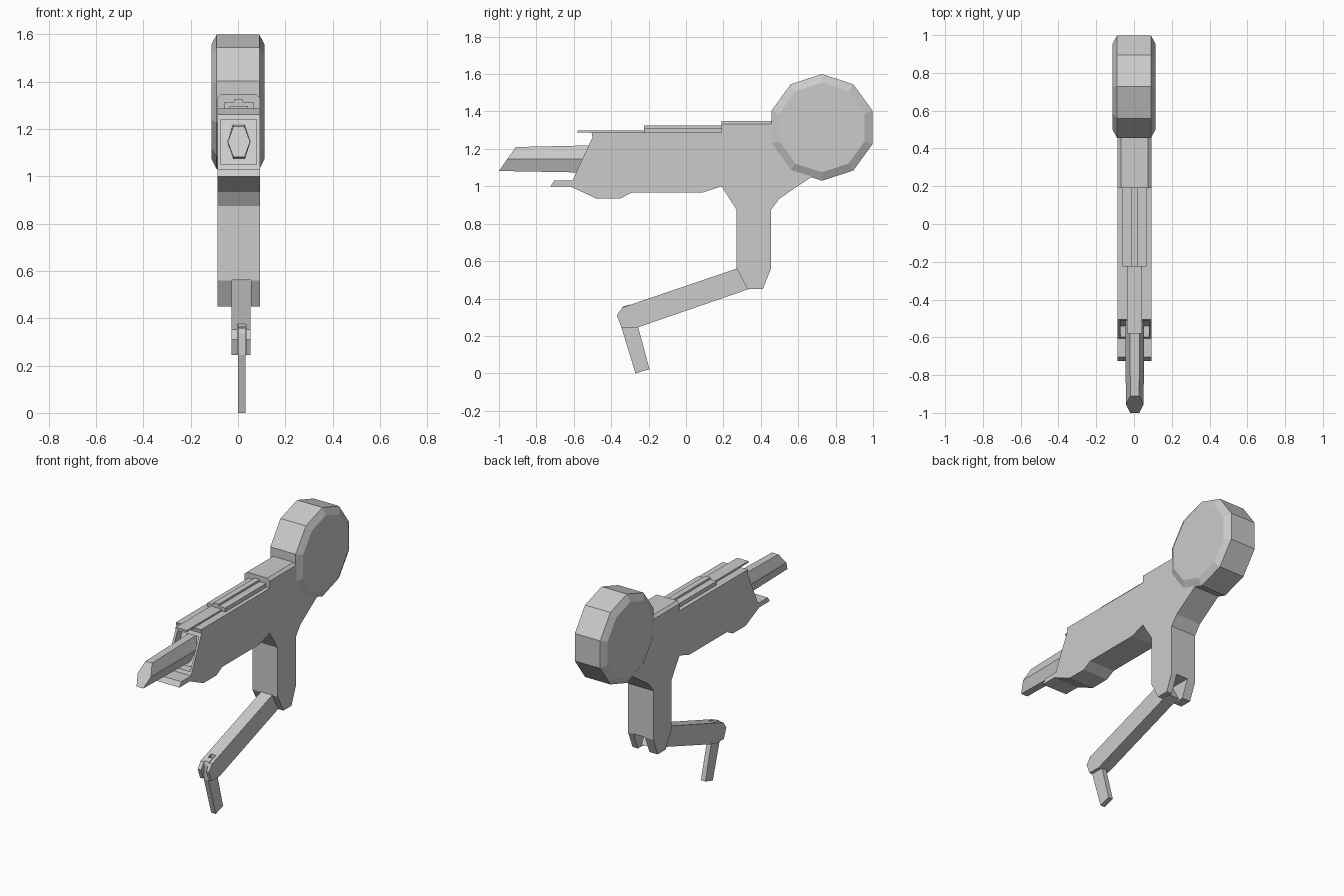
import bpy, bmesh, math

if "Cube" in bpy.data.objects:
    bpy.data.objects.remove(bpy.data.objects["Cube"])


def loft(name, rings):
    """Closed solid through rings of equal point count, capped at both ends."""
    bm = bmesh.new()
    vs = [[bm.verts.new(p) for p in r] for r in rings]
    n = len(vs[0])
    for a, b in zip(vs, vs[1:]):
        for i in range(n):
            j = (i + 1) % n
            bm.faces.new((a[i], a[j], b[j], b[i]))
    bm.faces.new(vs[0][::-1])
    bm.faces.new(vs[-1])
    bmesh.ops.recalc_face_normals(bm, faces=bm.faces)
    me = bpy.data.meshes.new(name)
    bm.to_mesh(me)
    bm.free()
    ob = bpy.data.objects.new(name, me)
    bpy.context.collection.objects.link(ob)
    return ob


def prism(name, profile, x0, x1):
    """Side profile of (y, z) points given thickness along x."""
    return loft(name, [[(x, y, z) for y, z in profile] for x in (x0, x1)])


def box(name, x0, x1, y0, y1, z0, z1):
    return prism(name, [(y0, z0), (y1, z0), (y1, z1), (y0, z1)], x0, x1)


def cut(ob, cutter):
    """Subtract the cutter and remove it."""
    m = ob.modifiers.new("cut", 'BOOLEAN')
    m.operation = 'DIFFERENCE'
    m.solver = 'EXACT'
    m.object = cutter
    bpy.context.view_layer.objects.active = ob
    bpy.ops.object.modifier_apply(modifier=m.name)
    bpy.data.objects.remove(cutter)


BX0, BX1 = -0.087, 0.092

# Body with front lip and rear post
body = prism("body", [
    (-0.505, 1.287), (-0.5, 1.262), (-0.607, 1.03), (-0.705, 1.03),
    (-0.725, 1.0), (-0.62, 1.0), (-0.48, 0.935), (-0.35, 0.935),
    (-0.29, 0.967), (0.09, 0.967), (0.19, 1.0), (0.27, 0.875),
    (0.27, 0.56), (0.33, 0.45), (0.41, 0.45), (0.455, 0.56),
    (0.455, 0.875), (0.5, 0.935), (0.73, 1.09), (0.73, 1.287)], BX0, BX1)
# Front recess around the barrel
cut(body, prism("recess_cutter", [(-0.8, 1.05), (-0.54, 1.05),
                                  (-0.45, 1.24), (-0.8, 1.24)], -0.072, 0.079))
# Fork slot at the bottom of the post
cut(body, box("fork_cutter", -0.028, 0.054, 0.2, 0.6, 0.4, 0.562))

# Raised rear top block with bevelled long edges
section = [(BX0, 1.28), (BX1, 1.28), (BX1, 1.333), (0.075, 1.348), (-0.07, 1.348), (BX0, 1.333)]
loft("rear_top_block", [[(x, y, z) for x, z in section] for y in (0.19, 0.6)])

# Top strip, plate and rib
box("top_strip", -0.036, 0.043, -0.58, 0.2, 1.287, 1.298)
box("top_plate", -0.06, 0.067, -0.225, 0.2, 1.284, 1.312)
box("top_rib", -0.016, 0.021, -0.225, 0.2, 1.31, 1.325)

# Drum: decagon with chamfered sides
def decagon(x, r):
    return [(x, 0.727 + r * math.sin(i * math.pi / 5),
             1.315 + r * math.cos(i * math.pi / 5)) for i in range(10)]

loft("drum", [decagon(-0.113, 0.24), decagon(-0.09, 0.285),
              decagon(0.09, 0.285), decagon(0.113, 0.24)])

# Barrel: elongated hexagon with a slanted tip
def hexagon(y, hw, hz, slant):
    pts = [(-0.5, 1), (0.5, 1), (1, 0), (0.5, -1), (-0.5, -1), (-1, 0)]
    return [(0.004 + u * hw, y + v * slant, 1.146 + v * hz) for u, v in pts]

loft("barrel", [hexagon(-0.955, 0.047, 0.064, 0.045), hexagon(-0.45, 0.05, 0.074, 0)])

# Lower arm with a slotted end
arm = prism("lower_arm", [
    (0.27, 0.56), (0.32, 0.56), (0.375, 0.462), (0.335, 0.45), (-0.26, 0.245),
    (-0.345, 0.245), (-0.37, 0.31), (-0.34, 0.352), (-0.27, 0.376)], -0.027, 0.053)
cut(arm, box("arm_slot_cutter", -0.003, 0.033, -0.5, -0.27, 0.2, 0.5))

# Foot
prism("foot", [
    (-0.345, 0.335), (-0.337, 0.358), (-0.3, 0.367), (-0.255, 0.245),
    (-0.195, 0.022), (-0.27, 0.0), (-0.345, 0.245)], -0.001, 0.031)
